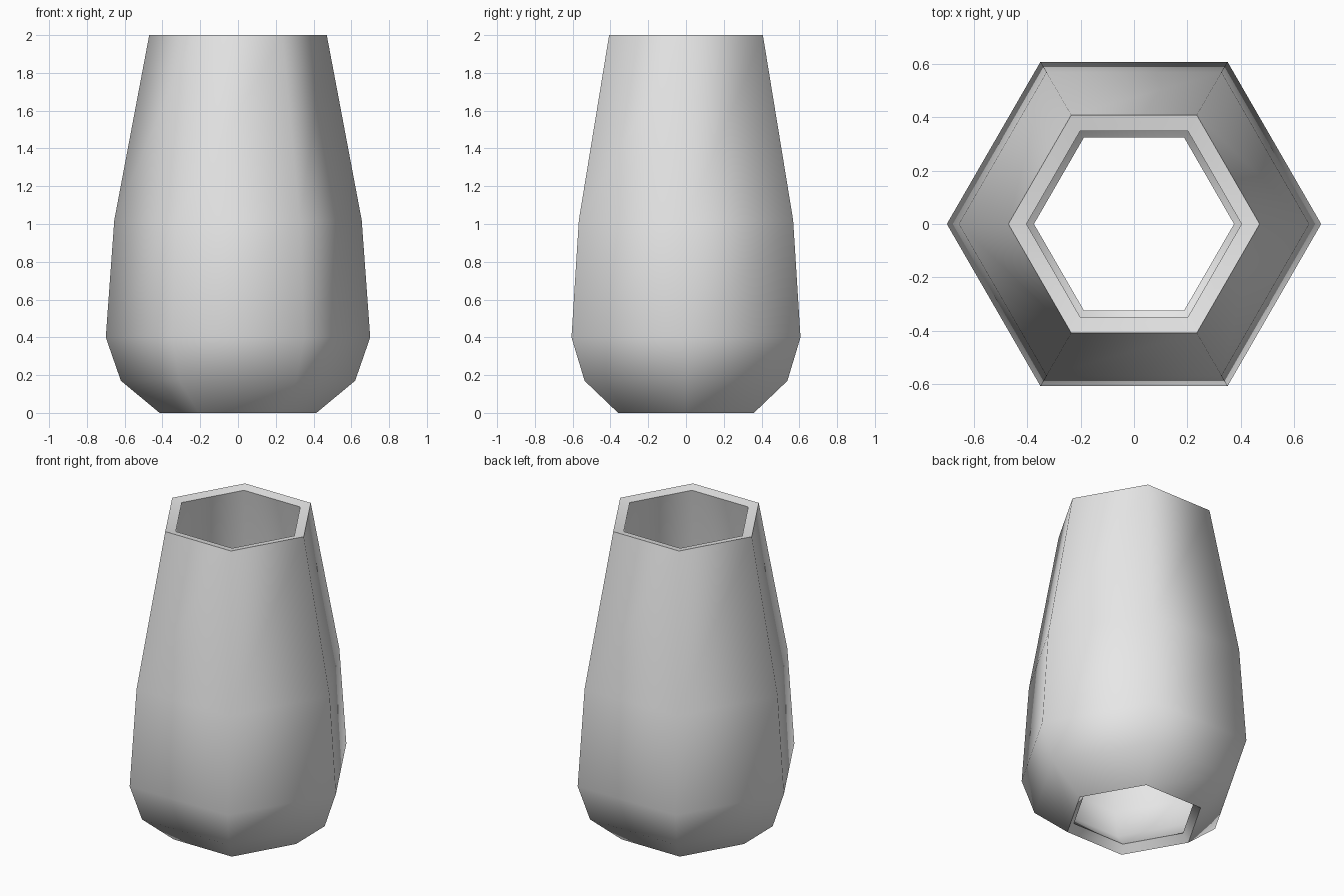
import bpy, bmesh, math

cube = bpy.data.objects.get("Cube")
if cube:
    bpy.data.objects.remove(cube, do_unlink=True)

SIDES = 6
WALL = 0.06
# outer profile: (corner radius, height)
PROFILE = [(0.415, 0), (0.62, 0.17), (0.7, 0.4), (0.655, 1.02), (0.47, 2)]

# glaze colour
glaze = bpy.data.materials.new("light_grey")
glaze.use_nodes = True
grey = (0.8, 0.8, 0.8, 1)
glaze.diffuse_color = grey
glaze.node_tree.nodes["Principled BSDF"].inputs["Base Color"].default_value = grey

# hexagonal shell, open at both ends
bm = bmesh.new()
rings = []
for radius, height in PROFILE:
    angles = [math.tau * i / SIDES for i in range(SIDES)]
    rings.append([bm.verts.new((radius * math.cos(a), radius * math.sin(a), height))
                  for a in angles])
for low, high in zip(rings, rings[1:]):
    for i in range(SIDES):
        j = (i + 1) % SIDES
        bm.faces.new((low[i], low[j], high[j], high[i]))
mesh = bpy.data.meshes.new("vase_body")
bm.to_mesh(mesh)
bm.free()
mesh.materials.append(glaze)
vase = bpy.data.objects.new("vase_body", mesh)
bpy.context.collection.objects.link(vase)

# wall thickness, growing inwards
bpy.ops.object.select_all(action='DESELECT')
vase.select_set(True)
bpy.context.view_layer.objects.active = vase
wall = vase.modifiers.new("wall", 'SOLIDIFY')
wall.thickness = WALL
wall.offset = -1
wall.use_even_offset = True
bpy.ops.object.modifier_apply(modifier=wall.name)

# smooth sides with crisp rims
bpy.ops.object.shade_smooth_by_angle(angle=math.radians(65))
